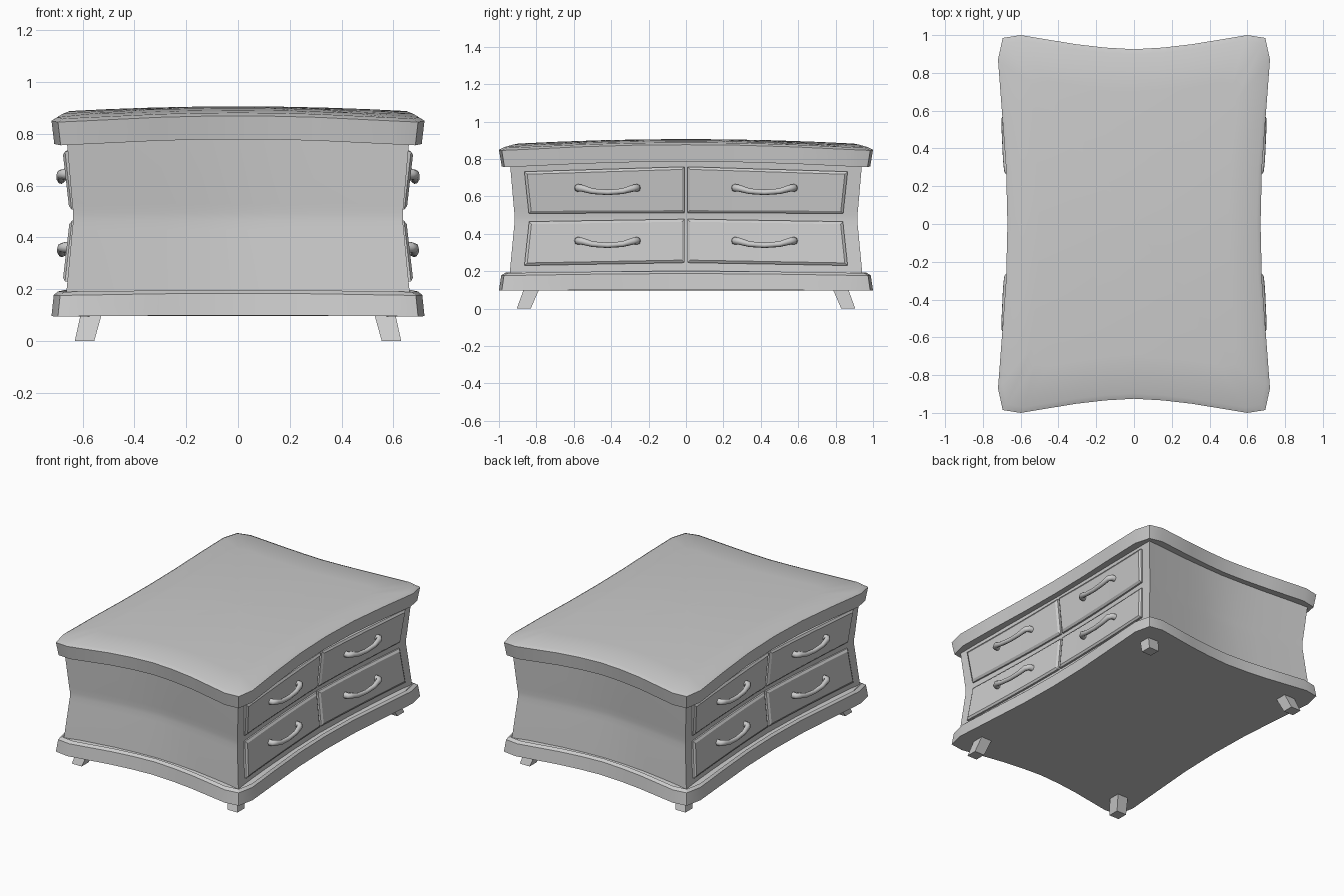
import bpy, bmesh, math

if "Cube" in bpy.data.objects:
    bpy.data.objects.remove(bpy.data.objects["Cube"])


def finish(name, bm, angle=30):
    bmesh.ops.remove_doubles(bm, verts=bm.verts, dist=1e-5)
    bmesh.ops.recalc_face_normals(bm, faces=bm.faces)
    me = bpy.data.meshes.new(name)
    bm.to_mesh(me)
    bm.free()
    ob = bpy.data.objects.new(name, me)
    bpy.context.collection.objects.link(ob)
    bpy.ops.object.select_all(action='DESELECT')
    ob.select_set(True)
    bpy.context.view_layer.objects.active = ob
    bpy.ops.object.shade_smooth_by_angle(angle=math.radians(angle))
    return ob


def full_outline(q):
    """Mirror a quarter outline (from the y axis to the x axis) all round."""
    right = q + [(x, -y) for x, y in reversed(q[:-1])]
    return right + [(-x, y) for x, y in reversed(right[1:-1])]


def stack(name, rings, angle=30):
    """Skin a list of rings and cap both ends."""
    bm = bmesh.new()
    vs = [[bm.verts.new(p) for p in r] for r in rings]
    n = len(rings[0])
    for a, b in zip(vs, vs[1:]):
        for i in range(n):
            j = (i + 1) % n
            bm.faces.new((a[i], a[j], b[j], b[i]))
    for r in (vs[0], vs[-1]):
        c = [sum(v.co[k] for v in r) / n for k in range(3)]
        m = bm.verts.new(c)
        for i in range(n):
            bm.faces.new((r[i], r[(i + 1) % n], m))
    return finish(name, bm, angle)


def bow(x, y, s):
    return s * (0.022 * (1 - (x / 0.72) ** 2) + 0.03 * (1 - y * y))


def slab_ring(k, z, s):
    return [(x * k, y * k, z + bow(x * k, y * k, s)) for x, y in SLAB]


SLAB = full_outline([(0, .925), (.155, .934), (.31, .952), (.6, 1.0), (.695, .985),
                     (.72, .87), (.698, .58), (.677, .29), (.67, 0)])

# Cambered top
stack("top", [slab_ring(k, z, s) for k, z, s in (
    (.88, .752, 1), (.985, .752, 1), (1, .843, 1), (.97, .854, 1),
    (.75, .854, 1), (.5, .854, 1), (.25, .854, 1), (.02, .854, 1))], 35)

# Base with stepped upper edge
stack("base", [slab_ring(k, z, s) for k, z, s in (
    (1, .095, .15), (.988, .175, .35), (.965, .188, .35), (.955, .181, .35),
    (.93, .185, .35), (.85, .187, .35))], 30)


# Waisted body
def waist(z):
    d = abs(z - .48)
    return .029 - .029 * max(d - .015, 0) / .27


def side_x(y, z):
    return .621 + .044 * (abs(y) / .945) ** 1.5 - waist(z)


BODY = full_outline([(0, .875), (.155, .882), (.31, .895), (.665, .945),
                     (.645, .63), (.629, .3), (.621, 0)])
levels = (.18, .43, .465, .495, .53, .79)
stack("body", [[(x - math.copysign(waist(z), x) * (abs(x) > .1),
                 y - math.copysign(waist(z), y) * (abs(y) > .5), z)
                for x, y in BODY] for z in levels], 30)


# Raised drawer fronts: (inner-top, outer-top, inner-bottom, outer-bottom) heights
def drawer(name, sx, sy, zit, zot, zib, zob):
    def ring(out, m):
        n = 4
        top, bot = [], []
        for i in range(n + 1):
            t = i / n
            zt, zb = zit + (zot - zit) * t - m, zib + (zob - zib) * t + m
            for z, row in ((zt, top), (zb, bot)):
                y = .008 + m + (.868 - waist(z) - 2 * m - .008) * t
                row.append((sx * (side_x(y, z) + out), sy * y, z))
        return top, bot
    bm = bmesh.new()
    loops, front = [], None
    for out, m in ((-.02, 0), (.012, 0), (.022, .014)):
        t, b = ring(out, m)
        t = [bm.verts.new(p) for p in t]
        b = [bm.verts.new(p) for p in b]
        loops.append(t + b[::-1])
        front = (t, b)
    for a, b in zip(loops, loops[1:]):
        for i in range(len(a)):
            j = (i + 1) % len(a)
            bm.faces.new((a[i], a[j], b[j], b[i]))
    t, b = front
    for i in range(len(t) - 1):
        bm.faces.new((t[i], t[i + 1], b[i + 1], b[i]))
    bm.faces.new(loops[0])
    finish(name, bm, 20)


# Sagging bar handles
def handle(name, sx, sy, z):
    cu = bpy.data.curves.new(name, 'CURVE')
    cu.dimensions = '3D'
    cu.bevel_depth = .017
    cu.bevel_resolution = 2
    cu.use_fill_caps = True
    half = [(-.158, .01, .01, 1.25), (-.157, .042, .01, 1.2), (-.135, .056, .008, 1.1),
            (-.08, .062, -.008, .9)]
    pts = half + [(0, .063, -.014, .85)] + [(-a, b, c, r) for a, b, c, r in reversed(half)]
    sp = cu.splines.new('POLY')
    sp.points.add(len(pts) - 1)
    for p, (dy, out, dz, r) in zip(sp.points, pts):
        y = .42 + dy
        p.co = (sx * (side_x(y, z) + out), sy * y, z + dz, 1)
        p.radius = r
    tmp = bpy.data.objects.new(name + "_path", cu)
    bpy.context.collection.objects.link(tmp)
    bpy.context.view_layer.update()
    me = bpy.data.meshes.new_from_object(tmp.evaluated_get(bpy.context.evaluated_depsgraph_get()))
    bpy.data.objects.remove(tmp)
    bm = bmesh.new()
    bm.from_mesh(me)
    finish(name, bm, 50)


for sx, sn in ((1, "right"), (-1, "left")):
    for sy, yn in ((1, "back"), (-1, "front")):
        tag = f"{sn}_{yn}"
        drawer(f"upper_drawer_{tag}", sx, sy, .758, .732, .512, .508)
        drawer(f"lower_drawer_{tag}", sx, sy, .478, .465, .245, .23)
        handle(f"upper_handle_{tag}", sx, sy, .635)
        handle(f"lower_handle_{tag}", sx, sy, .352)
        # Splayed leg
        rings = []
        for x0, x1, y0, y1, z in ((.555, .63, .83, .905, 0), (.523, .605, .78, .863, .115)):
            rings.append([(sx * x, sy * y, z) for x, y in
                          ((x0, y0), (x1, y0), (x1, y1), (x0, y1))])
        stack(f"leg_{tag}", rings, 20)
